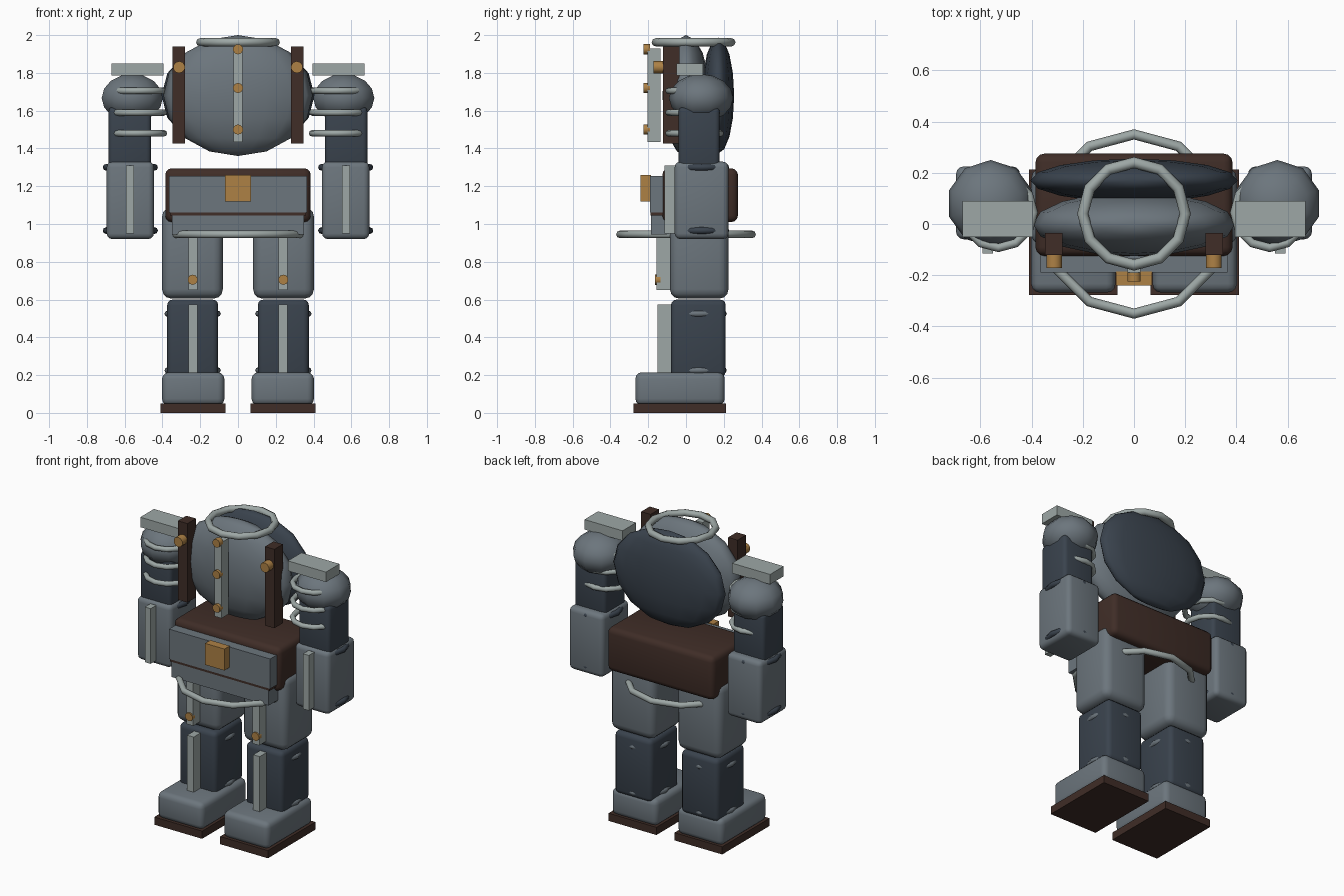
import bpy, math

if "Cube" in bpy.data.objects:
    bpy.data.objects.remove(bpy.data.objects["Cube"])


def mat(name, rgb):
    m = bpy.data.materials.new(name)
    m.diffuse_color = (*rgb, 1)
    m.use_nodes = True
    m.node_tree.nodes["Principled BSDF"].inputs["Base Color"].default_value = m.diffuse_color
    return m


STEEL = mat("steel", (0.15, 0.18, 0.205))
LIGHT = mat("pale_steel", (0.34, 0.39, 0.38))
DARK = mat("dark_steel", (0.042, 0.056, 0.075))
BROWN = mat("leather", (0.05, 0.026, 0.02))
GOLD = mat("brass", (0.42, 0.22, 0.06))


def finish(name, material, smooth=True):
    o = bpy.context.object
    o.name = name
    o.data.materials.append(material)
    if smooth:
        bpy.ops.object.shade_smooth_by_angle(angle=math.radians(40))
    return o


def box(name, x, y, z, material, bevel=0):
    """Box from (min, max) ranges, with optional rounded edges."""
    bpy.ops.mesh.primitive_cube_add(size=1, location=[(a + b) / 2 for a, b in (x, y, z)])
    o = bpy.context.object
    o.scale = [abs(b - a) for a, b in (x, y, z)]
    bpy.ops.object.transform_apply(location=False, rotation=False, scale=True)
    if bevel:
        m = o.modifiers.new("round", "BEVEL")
        m.width, m.segments = bevel, 3
        bpy.ops.object.modifier_apply(modifier="round")
    return finish(name, material, bevel > 0)


def ball(name, loc, radii, material, seg=16, rings=8):
    bpy.ops.mesh.primitive_uv_sphere_add(segments=seg, ring_count=rings, radius=1, location=loc)
    bpy.context.object.scale = radii
    bpy.ops.object.transform_apply(location=False, rotation=False, scale=True)
    bpy.ops.object.shade_smooth()
    return finish(name, material, False)


def ring(name, loc, major, minor, material):
    bpy.ops.mesh.primitive_torus_add(major_segments=12, minor_segments=8, location=loc,
                                     major_radius=major, minor_radius=minor)
    bpy.ops.object.shade_smooth()
    return finish(name, material, False)


def rivet(name, x, y, z, r):
    """Brass stud lying along y, y = (front, back)."""
    bpy.ops.mesh.primitive_cylinder_add(vertices=10, radius=r, depth=y[1] - y[0],
                                        location=(x, sum(y) / 2, z), rotation=(math.pi / 2, 0, 0))
    return finish(name, GOLD)


# Torso: breastplate, backplate, collar and front ridge
ball("breastplate", (0, 0, 1.68), (0.395, 0.125, 0.32), STEEL)
ball("backplate", (0, 0.17, 1.68), (0.405, 0.085, 0.307), DARK)
ring("collar_ring", (0, 0.04, 1.962), 0.2, 0.022, LIGHT)
box("chest_ridge", (-0.025, 0.025), (-0.205, -0.135), (1.435, 1.93), LIGHT)
for z in (1.925, 1.72, 1.5):
    rivet("chest_rivet", 0, (-0.225, -0.19), z, 0.027)

# Waist: belt block, hanging plates, buckle and hip ring
box("belt", (-0.385, 0.385), (-0.125, 0.275), (1.01, 1.295), BROWN, 0.035)
box("belt_plate", (-0.365, 0.365), (-0.19, -0.11), (1.06, 1.255), STEEL)
box("lower_plate", (-0.35, 0.35), (-0.185, -0.09), (0.945, 1.045), STEEL)
box("belt_seam", (-0.36, 0.36), (-0.188, -0.11), (1.045, 1.06), BROWN)
box("buckle", (-0.07, 0.07), (-0.24, -0.185), (1.12, 1.26), GOLD)
ring("hip_ring", (0, 0, 0.945), 0.35, 0.02, LIGHT)

for side, s in (("left", -1), ("right", 1)):
    def xr(a, b):
        return (s * a, s * b) if s > 0 else (s * b, s * a)

    # Chest straps
    box(side + "_strap", xr(0.28, 0.348), (-0.122, -0.035), (1.425, 1.94), BROWN)
    rivet(side + "_strap_rivet", s * 0.312, (-0.172, -0.12), 1.83, 0.032)

    # Arm
    ball(side + "_shoulder", (s * 0.56, 0.08, 1.667), (0.17, 0.17, 0.127), STEEL, 10, 8)
    box(side + "_shoulder_plate", xr(0.395, 0.67), (-0.05, 0.09), (1.785, 1.85), LIGHT)
    for z in (1.705, 1.59, 1.48):
        ring(side + "_shoulder_ring", (s * 0.53, 0.045, z), 0.138, 0.017, LIGHT)
    box(side + "_upper_arm", xr(0.46, 0.685), (-0.04, 0.178), (1.29, 1.62), DARK, 0.025)
    box(side + "_forearm", xr(0.445, 0.695), (-0.06, 0.225), (0.92, 1.33), STEEL, 0.03)
    box(side + "_forearm_ridge", xr(0.55, 0.592), (-0.115, -0.055), (0.95, 1.31), LIGHT)
    for z in (1.3, 0.965):
        ring(side + "_forearm_ring", (s * 0.57, 0.0825, z), 0.128, 0.018, DARK)

    # Leg
    box(side + "_thigh", xr(0.08, 0.402), (-0.085, 0.225), (0.605, 1.09), STEEL, 0.05)
    box(side + "_thigh_ridge", xr(0.215, 0.262), (-0.155, -0.08), (0.65, 1.03), LIGHT)
    rivet(side + "_thigh_rivet", s * 0.24, (-0.165, -0.135), 0.705, 0.027)
    box(side + "_shin", xr(0.105, 0.375), (-0.08, 0.21), (0.19, 0.6), DARK, 0.03)
    box(side + "_shin_ridge", xr(0.215, 0.262), (-0.15, -0.075), (0.21, 0.575), LIGHT)
    for z in (0.525, 0.225):
        ring(side + "_shin_ring", (s * 0.24, 0.067, z), 0.132, 0.017, STEEL)
    box(side + "_boot", xr(0.072, 0.402), (-0.268, 0.205), (0.04, 0.215), STEEL, 0.035)
    box(side + "_sole", xr(0.065, 0.41), (-0.277, 0.212), (0, 0.05), BROWN)
